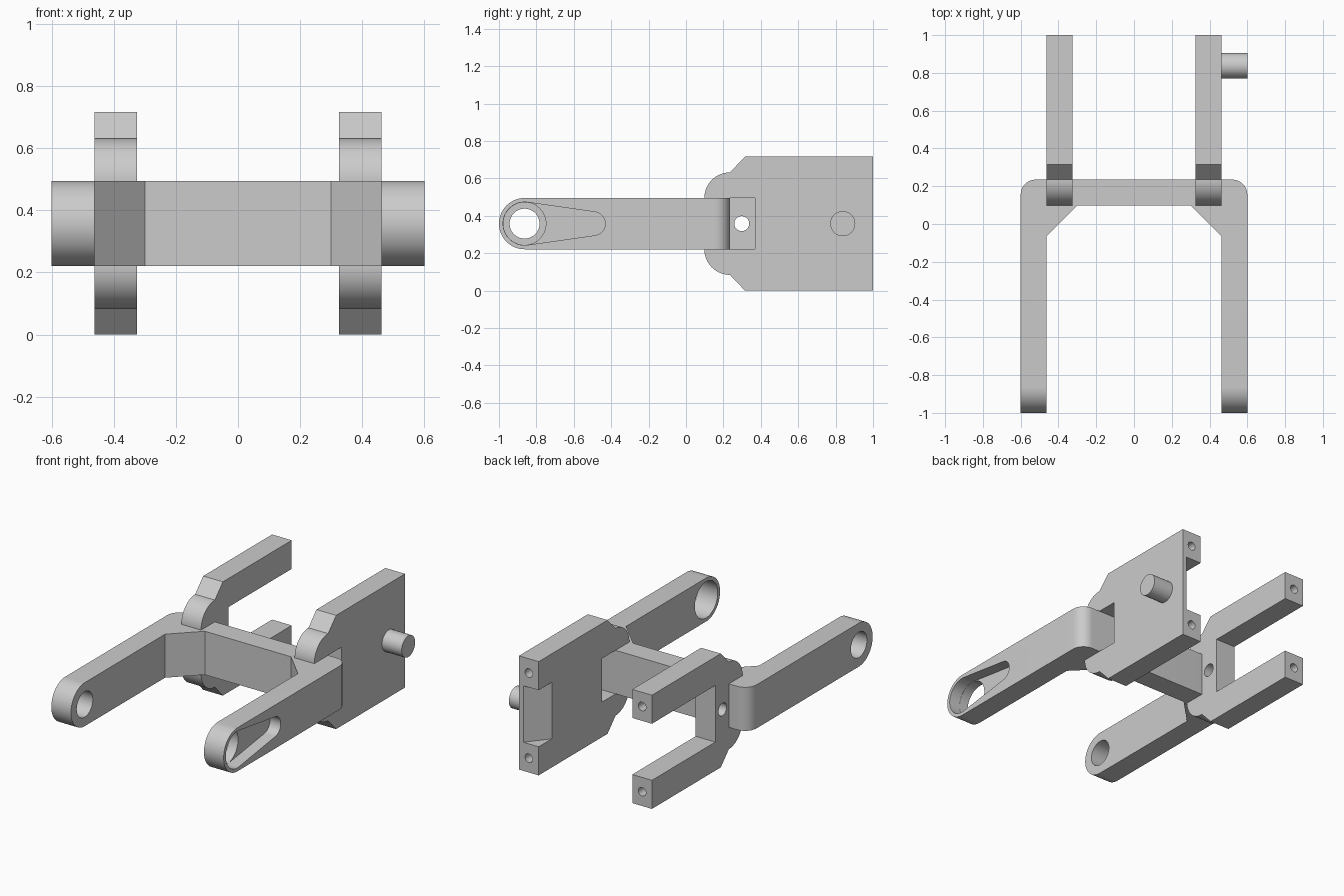
import bpy, bmesh
from math import pi, sin, cos, asin, radians
from mathutils import Vector

cube = bpy.data.objects.get("Cube")
if cube:
    bpy.data.objects.remove(cube, do_unlink=True)

grey = bpy.data.materials.new("light_grey")
grey.use_nodes = True
colour = (0.6, 0.6, 0.6, 1)
grey.diffuse_color = colour
grey.node_tree.nodes["Principled BSDF"].inputs["Base Color"].default_value = colour


def arc(u, v, r, start, end, n=24):
    """Points on an arc, angles in degrees."""
    angles = [radians(start + (end - start) * i / n) for i in range(n + 1)]
    return [(u + r * cos(a), v + r * sin(a)) for a in angles]


def circle(u, v, r, n=48):
    return arc(u, v, r, 0, 360, n)[:-1]


def box(u0, u1, v0, v1):
    return [(u0, v0), (u1, v0), (u1, v1), (u0, v1)]


def prism(name, points, axis, lo, hi):
    """Extrude a profile along an axis: x takes (y, z), y takes (x, z), z takes (x, y)."""
    place = {"x": lambda u, v, w: (w, u, v),
             "y": lambda u, v, w: (u, w, v),
             "z": lambda u, v, w: (u, v, w)}[axis]
    bm = bmesh.new()
    face = bm.faces.new([bm.verts.new(place(u, v, lo)) for u, v in points])
    out = bmesh.ops.extrude_face_region(bm, geom=[face])
    moved = [g for g in out["geom"] if isinstance(g, bmesh.types.BMVert)]
    bmesh.ops.translate(bm, verts=moved, vec=Vector(place(0, 0, hi - lo)))
    bmesh.ops.recalc_face_normals(bm, faces=bm.faces)
    mesh = bpy.data.meshes.new(name)
    bm.to_mesh(mesh)
    bm.free()
    mesh.materials.append(grey)
    ob = bpy.data.objects.new(name, mesh)
    bpy.context.collection.objects.link(ob)
    return ob


def activate(ob):
    bpy.ops.object.select_all(action="DESELECT")
    ob.select_set(True)
    bpy.context.view_layer.objects.active = ob


def combine(ob, tool, operation="DIFFERENCE"):
    """Apply a boolean and discard the cutter."""
    tool.hide_render = True
    mod = ob.modifiers.new("cut", "BOOLEAN")
    mod.operation, mod.object, mod.solver = operation, tool, "EXACT"
    activate(ob)
    bpy.ops.object.modifier_apply(modifier=mod.name)
    bpy.data.objects.remove(tool, do_unlink=True)


def finish(ob):
    activate(ob)
    bpy.ops.object.shade_smooth_by_angle(angle=radians(30))


OUT, IN, PLATE = 0.6, 0.463, 0.326      # half widths
MID, HALF = 0.358, 0.137                # height of axis, half height of yoke
BACK, FRONT, PIVOT = 0.235, 0.098, -0.863
TOP = 2 * MID

# Yoke: U-shaped plan trimmed to a bar with rounded arm ends
right_half = [(IN, -1.1), (OUT, -1.1)] + arc(OUT - 0.08, BACK - 0.08, 0.08, 0, 90, 12)
inner = [(0.3, FRONT), (IN, -0.065)]
plan = (right_half + [(-x, y) for x, y in reversed(right_half)]
        + [(-x, y) for x, y in reversed(inner)] + inner)
yoke = prism("yoke", plan, "z", -0.2, 1)
side = arc(PIVOT, MID, HALF, 90, 270, 32) + [(0.5, MID - HALF), (0.5, MID + HALF)]
combine(yoke, prism("trim", side, "x", -1, 1), "INTERSECT")

# Arm bores and the keyhole pocket on the left arm
combine(yoke, prism("bore", circle(PIVOT, MID, 0.08), "x", -0.8, -0.3))
big, small, slot_y = 0.115, 0.063, -0.495
tilt = asin((big - small) / (slot_y - PIVOT)) * 180 / pi
keyhole = (arc(PIVOT, MID, big, 90 - tilt, 270 + tilt, 36)
           + arc(slot_y, MID, small, -90 + tilt, 90 - tilt))
combine(yoke, prism("pocket", keyhole, "x", OUT - 0.075, 0.8))
combine(yoke, prism("bore", circle(PIVOT, MID, big - 0.001), "x", 0.3, 0.8))
finish(yoke)

# Side plates with rounded shoulders and screw holes in the back ends
shoulder = arc(BACK, MID + HALF, HALF, 180, 90, 16)
upper = shoulder + [(0.315, TOP), (1, TOP)]
profile = upper + [(y, TOP - z) for y, z in reversed(upper)]
plates = {}
for name, sign in (("left_plate", 1), ("right_plate", -1)):
    lo, hi = sorted((sign * PLATE, sign * IN))
    plates[name] = plate = prism(name, profile, "x", lo, hi)
    for z in (0.09, TOP - 0.09):
        combine(plate, prism("screw", circle((lo + hi) / 2, z, 0.027, 24), "y", 0.85, 1.1))

# Right plate: open fork and cross hole
right = plates["right_plate"]
combine(right, prism("fork", box(0.37, 1.1, 0.18, TOP - 0.18), "x", -0.6, -0.2))
combine(right, prism("hole", circle(0.298, MID, 0.04, 32), "x", -0.6, -0.2))

# Left plate: window behind the yoke and sloped notch at the inner back end
left = plates["left_plate"]
combine(left, prism("window", box(0.2, 0.37, MID - HALF, MID + HALF), "x", 0.2, 0.6))
wedge = [(PLATE - 0.05, 0.807), (0.433, 1), (0.433, 1.1), (PLATE - 0.05, 1.1)]
combine(left, prism("notch", wedge, "z", 0.18, TOP - 0.18))
for plate in plates.values():
    finish(plate)

# Pivot pin on the left plate
finish(prism("pivot_pin", circle(0.838, MID, 0.067), "x", IN - 0.02, OUT))
